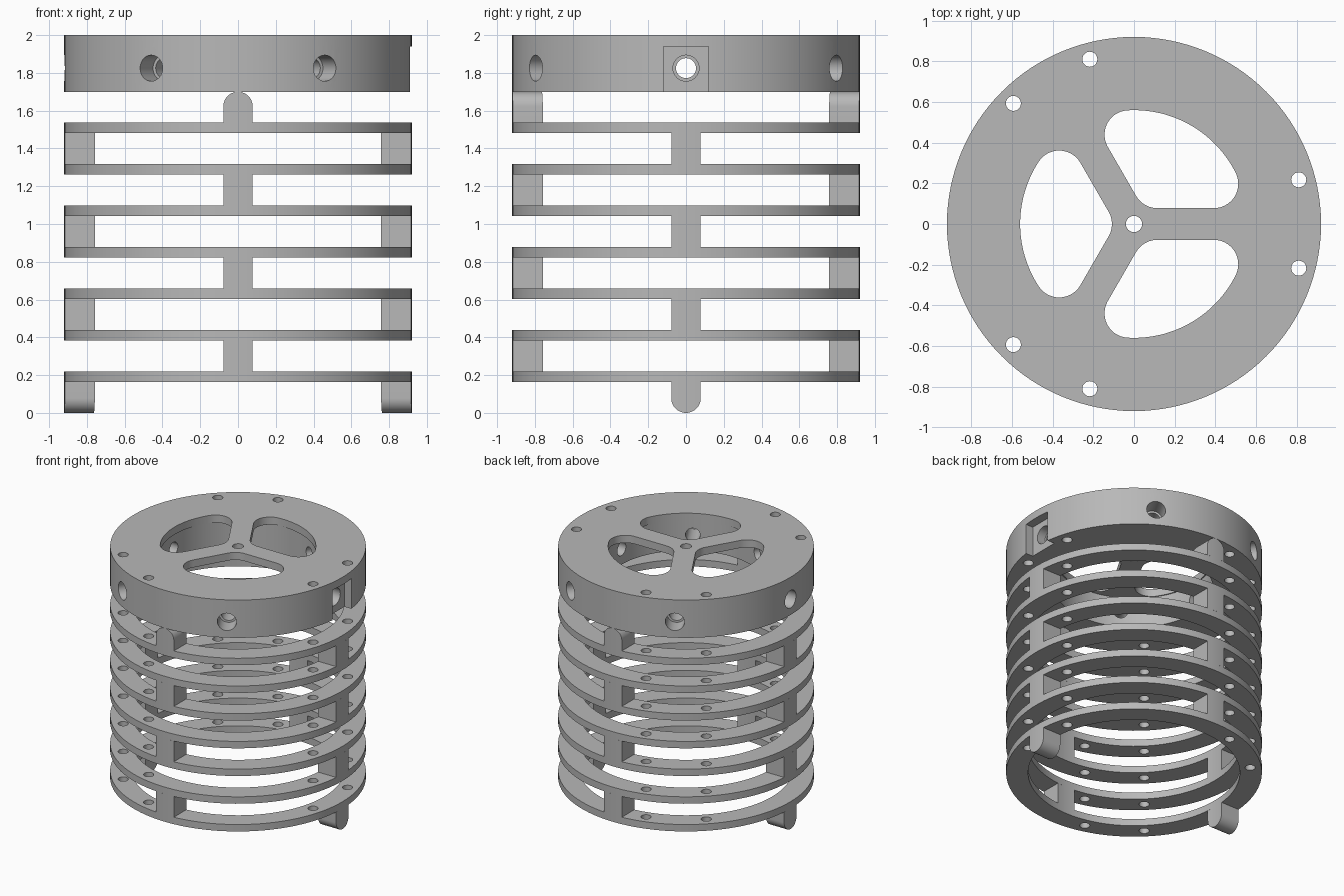
import bpy, bmesh
from math import sin, cos, asin, sqrt, pi, radians
from mathutils import Matrix

R_OUT, R_IN = 0.92, 0.762          # ring radii
RING_H, PITCH, FIRST = 0.055, 0.22, 0.163
CAP_Z, TOP, PLATE_Z = 1.70, 2.0, 1.94
HALF = 0.078                       # half width of posts and spokes

if "Cube" in bpy.data.objects:
    bpy.data.objects.remove(bpy.data.objects["Cube"], do_unlink=True)

grey = bpy.data.materials.new("plain grey")
grey.use_nodes = True
colour = (0.48, 0.48, 0.48, 1)
grey.diffuse_color = colour
grey.node_tree.nodes["Principled BSDF"].inputs["Base Color"].default_value = colour


def make_object(name, bm):
    bmesh.ops.recalc_face_normals(bm, faces=bm.faces)
    mesh = bpy.data.meshes.new(name)
    bm.to_mesh(mesh)
    bm.free()
    mesh.materials.append(grey)
    obj = bpy.data.objects.new(name, mesh)
    bpy.context.collection.objects.link(obj)
    return obj


def prism(name, points, z0, z1):
    """Extrude a flat outline upwards."""
    bm = bmesh.new()
    face = bm.faces.new([bm.verts.new((x, y, z0)) for x, y in points])
    new = bmesh.ops.extrude_face_region(bm, geom=[face])["geom"]
    verts = [v for v in new if isinstance(v, bmesh.types.BMVert)]
    bmesh.ops.translate(bm, verts=verts, vec=(0, 0, z1 - z0))
    return make_object(name, bm)


def arc(cx, cy, r, a0, a1, n):
    return [(cx + r * cos(a0 + (a1 - a0) * i / n), cy + r * sin(a0 + (a1 - a0) * i / n))
            for i in range(n + 1)]


def cylinder(name, r, z0, z1, n=32, x=0, y=0):
    return prism(name, arc(x, y, r, 0, 2 * pi, n)[:-1], z0, z1)


def cut(obj, cutters):
    """Subtract the cutters, bake the result and remove them."""
    for c in cutters:
        c.hide_render = True
        mod = obj.modifiers.new("cut", "BOOLEAN")
        mod.operation, mod.solver, mod.object = "DIFFERENCE", "EXACT", c
    bpy.context.view_layer.update()
    graph = bpy.context.evaluated_depsgraph_get()
    mesh = bpy.data.meshes.new_from_object(obj.evaluated_get(graph))
    obj.modifiers.clear()
    obj.data = mesh
    for c in cutters:
        bpy.data.objects.remove(c, do_unlink=True)


def bolt_holes(z0, z1):
    """Vertical holes in pairs either side of each spoke."""
    holes = []
    for spoke in (0, 120, 240):
        for side in (-15, 15):
            a = radians(spoke + side)
            holes.append(cylinder("hole_cutter", 0.037, z0, z1, 24, 0.839 * cos(a), 0.839 * sin(a)))
    return holes


def radial_hole(angle, r, start, end):
    c = cylinder("bore_cutter", r, start, end)
    c.data.transform(Matrix.Translation((0, 0, 1.825))
                     @ Matrix.Rotation(radians(angle), 4, "Z") @ Matrix.Rotation(pi / 2, 4, "Y"))
    return c


def window(angle):
    """Rounded sector opening between two spokes."""
    f, r = 0.12, 0.56
    d, rho = HALF + f, r - f
    t = pi / 3 - asin(d / rho)
    cx, cy = rho * cos(t), rho * sin(t)
    pts = arc(0, 0, r, -t, t, 32)
    pts += arc(cx, cy, f, t, radians(150), 14)[1:]
    pts += arc(d / sin(pi / 3), 0, f, radians(150), radians(210), 10)
    pts += arc(cx, -cy, f, radians(210), 2 * pi - t, 14)[:-1]
    c = prism("window_cutter", pts, PLATE_Z - 0.03, TOP + 0.1)
    c.data.transform(Matrix.Rotation(radians(angle), 4, "Z"))
    return c


def post(name, angle, z0, z1, round_low=False, round_high=False):
    """Upright between rings, curved with the ring, optionally with a round end."""
    bm = bmesh.new()
    n, cols = 24, []
    for i in range(n + 1):
        u = -HALF * cos(pi * i / n)
        drop = HALF - sqrt(max(HALF ** 2 - u ** 2, 0))
        lo = z0 + (drop if round_low else 0)
        hi = z1 - (drop if round_high else 0)
        a, b = sqrt(R_IN ** 2 - u ** 2), sqrt(R_OUT ** 2 - u ** 2)
        cols.append([bm.verts.new(p) for p in ((a, u, lo), (b, u, lo), (b, u, hi), (a, u, hi))])
    for p, q in zip(cols, cols[1:]):
        for k in range(4):
            bm.faces.new((p[k], p[k - 1], q[k - 1], q[k]))
    bm.faces.new(cols[0])
    bm.faces.new(cols[-1])
    bm.transform(Matrix.Rotation(radians(angle), 4, "Z"))
    return make_object(name, bm)


parts = []

# Cap: hollow drum with spoked top plate
cap = cylinder("cap", R_OUT, CAP_Z, TOP, 128)
cutters = [cylinder("cavity_cutter", 0.568, CAP_Z - 0.1, PLATE_Z, 96),
           cylinder("centre_cutter", 0.04, PLATE_Z - 0.05, TOP + 0.1)]
cutters += [window(a) for a in (60, 180, 300)]
cutters += bolt_holes(CAP_Z - 0.1, TOP + 0.1)
for a in range(0, 360, 60):
    cutters += [radial_hole(a, 0.053, 0.45, 1.0), radial_hole(a, 0.069, 0.78, 1.0)]
# Flat recess on one side of the cap
cutters.append(prism("recess_cutter", [(0.85, -0.12), (1, -0.12), (1, 0.12), (0.85, 0.12)],
                     CAP_Z - 0.1, PLATE_Z))
cut(cap, cutters)
parts.append(cap)

# Rings sharing one drilled mesh
ring = cylinder("ring_1", R_OUT, 0, RING_H, 128)
cut(ring, [cylinder("bore_cutter", R_IN, -0.1, 0.2, 128)] + bolt_holes(-0.1, 0.2))
ring.location.z = FIRST
parts.append(ring)
for i in range(1, 7):
    other = bpy.data.objects.new(f"ring_{i + 1}", ring.data)
    other.location.z = FIRST + i * PITCH
    bpy.context.collection.objects.link(other)
    parts.append(other)

# Posts alternate between the sides and the front and back
for i in range(8):
    low = 0 if i == 0 else FIRST + (i - 1) * PITCH + RING_H
    high = CAP_Z if i == 7 else FIRST + i * PITCH
    pair = (("left", 0), ("right", 180)) if i % 2 == 0 else (("back", 90), ("front", 270))
    for side, angle in pair:
        parts.append(post(f"{side}_post_{i + 1}", angle, low, high, i == 0, i == 7))

# Smooth curved walls, keep edges sharp
bpy.ops.object.select_all(action="DESELECT")
for p in parts:
    p.select_set(True)
bpy.context.view_layer.objects.active = cap
bpy.ops.object.shade_smooth_by_angle(angle=radians(30))
